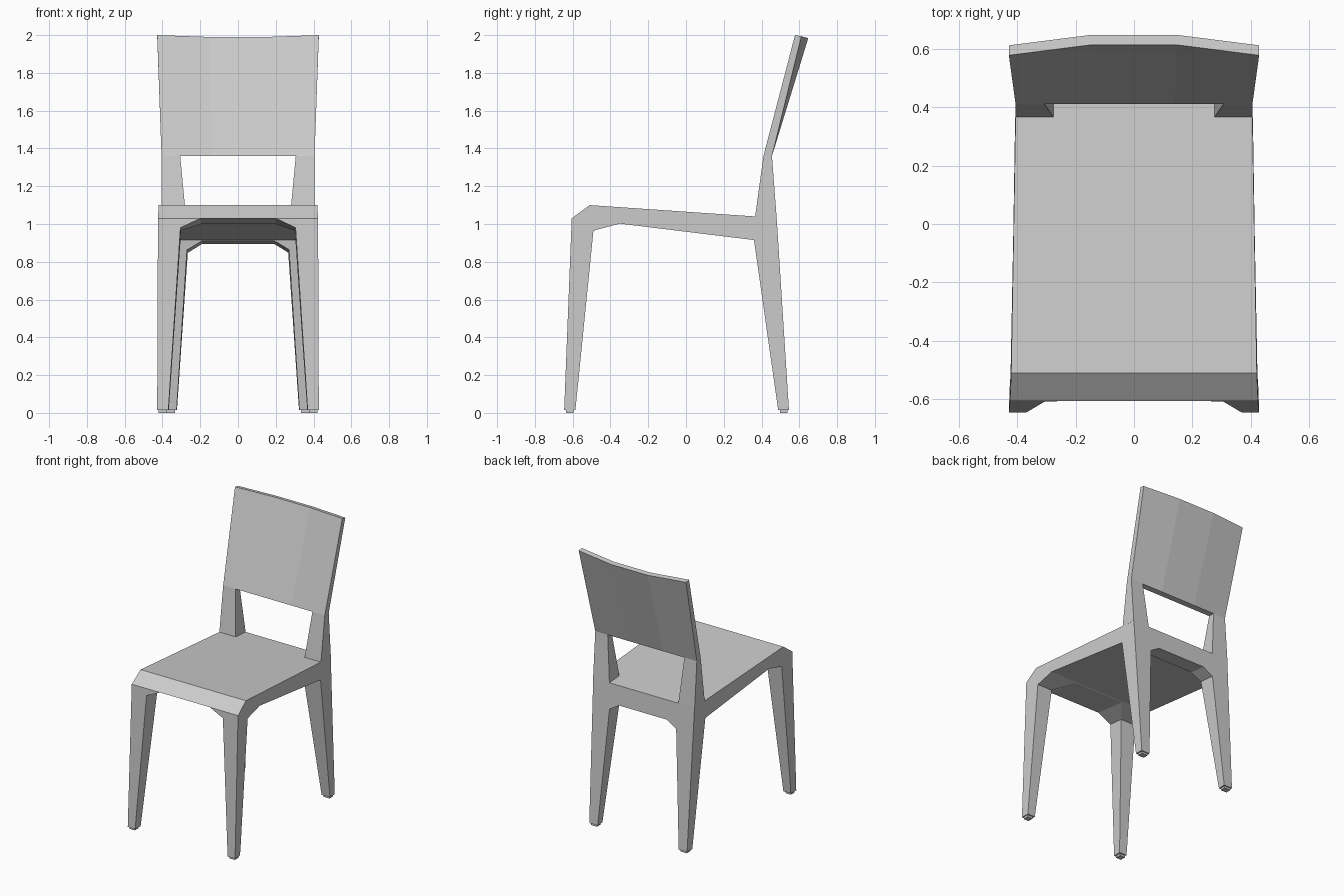
import bpy, bmesh

cube = bpy.data.objects.get("Cube")
if cube:
    bpy.data.objects.remove(cube)

grey = bpy.data.materials.new("light grey")
grey.use_nodes = True
colour = (0.6, 0.6, 0.6, 1)
grey.diffuse_color = colour
grey.node_tree.nodes["Principled BSDF"].inputs["Base Color"].default_value = colour


def loft(name, sections):
    """Skin a closed solid through rings that share a point count."""
    bm = bmesh.new()
    rings = [[bm.verts.new(p) for p in ring] for ring in sections]
    n = len(rings[0])
    for a, b in zip(rings, rings[1:]):
        for i in range(n):
            j = (i + 1) % n
            bm.faces.new((a[i], a[j], b[j], b[i]))
    bm.faces.new(rings[0])
    bm.faces.new(rings[-1])
    bmesh.ops.recalc_face_normals(bm, faces=bm.faces)
    mesh = bpy.data.meshes.new(name)
    bm.to_mesh(mesh)
    bm.free()
    mesh.materials.append(grey)
    obj = bpy.data.objects.new(name, mesh)
    bpy.context.collection.objects.link(obj)
    return obj


def cut(obj, cutter):
    mod = obj.modifiers.new("cut", 'BOOLEAN')
    mod.operation = 'DIFFERENCE'
    mod.solver = 'EXACT'
    mod.object = cutter
    bpy.context.view_layer.objects.active = obj
    bpy.ops.object.modifier_apply(modifier=mod.name)
    bpy.data.objects.remove(cutter)


def arch(y, foot, knee, knee_z, top, top_z):
    """Opening between a pair of legs, with chamfered corners."""
    half = [(foot, 0), (knee, knee_z), (top, top_z)]
    return [(x, y, z) for x, z in half] + [(-x, y, z) for x, z in reversed(half)]


# Seat and legs: side profile (y, z, half width), then two openings cut out
profile = [(-0.645, 0.015, 0.428), (-0.605, 1.03, 0.424), (-0.51, 1.10, 0.42),
           (0.365, 1.04, 0.405), (0.48, 1.032, 0.404), (0.545, 0.015, 0.39)]
body = loft("seat_and_legs", [[(s * w, y, z) for y, z, w in profile] for s in (-1, 1)])

cut(body, loft("front_arch", [arch(-0.7, 0.372, 0.308, 0.991, 0.2, 1.042),
                              arch(0.6, 0.322, 0.262, 0.836, 0.19, 0.88)]))
side = [(-0.587, 0), (-0.49, 0.965), (-0.35, 1.002), (0.36, 0.915), (0.49, 0)]
cut(body, loft("side_arch", [[(x, y, z) for y, z in side] for x in (-0.6, 0.6)]))

# Backrest panel, straight below and bowed backwards at the top
low = [(x, 0.41, 1.36) for x in (-0.405, -0.14, 0.14, 0.405)]
high = [(-0.428, 0.577, 2.0), (-0.145, 0.613, 1.99),
        (0.145, 0.613, 1.99), (0.428, 0.577, 2.0)]
low += [(x, 0.455, z) for x, y, z in reversed(low)]
high += [(x, y + 0.034, z - 0.006) for x, y, z in reversed(high)]
loft("backrest", [low, high])


def ring(s, x0, x1, y0, y1, z):
    return [(s * x, y, z) for x, y in ((x0, y0), (x1, y0), (x1, y1), (x0, y1))]


for s, label in ((1, "left"), (-1, "right")):
    # Posts joining the seat to the backrest
    loft(label + "_post", [ring(s, 0.275, 0.405, 0.365, 0.48, 1.032),
                           ring(s, 0.306, 0.405, 0.41, 0.455, 1.36)])
    # Inset foot pads
    loft(label + "_front_foot", [ring(s, 0.378, 0.42, -0.636, -0.595, z) for z in (0, 0.02)])
    loft(label + "_rear_foot", [ring(s, 0.334, 0.382, 0.497, 0.537, z) for z in (0, 0.02)])
